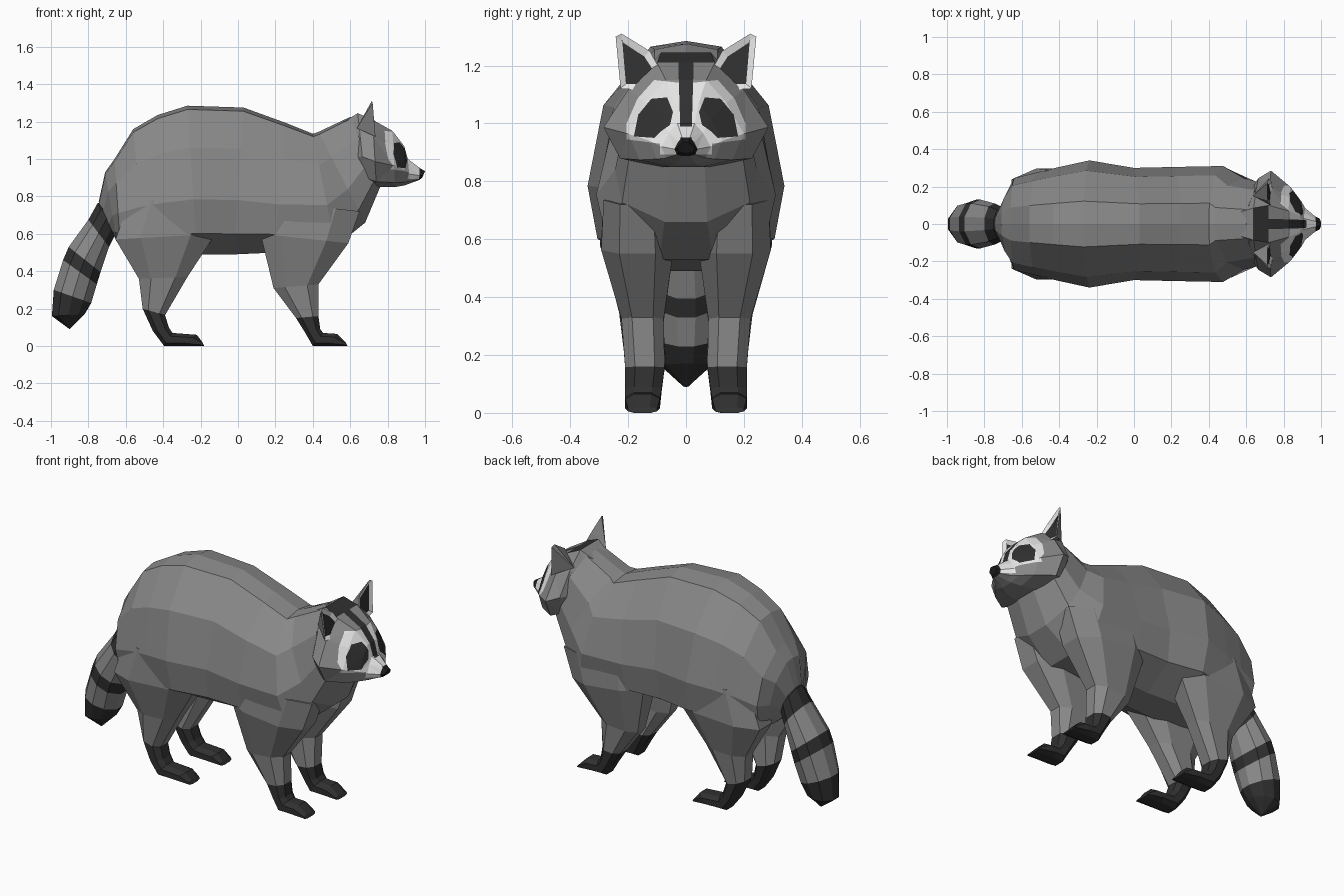
import bpy
import bmesh

cube = bpy.data.objects.get("Cube")
if cube:
    bpy.data.objects.remove(cube)


def material(name, r, g, b):
    mat = bpy.data.materials.new(name)
    mat.use_nodes = True
    mat.diffuse_color = (r, g, b, 1)
    mat.node_tree.nodes["Principled BSDF"].inputs["Base Color"].default_value = (r, g, b, 1)
    return mat


fur = material("grey fur", .25, .25, .25)
dark = material("dark fur", .03, .03, .03)
white = material("pale fur", .8, .8, .8)
black = material("black nose", .012, .012, .012)


def mirrored(half):
    return half + [(-u, v) for u, v in reversed(half)]


# Cross-sections: u runs across, v runs from the lower to the upper edge
TORSO = [(0, 1)] + mirrored([(.36, .975), (.84, .72), (1, .37), (.9, .14), (.3, 0)])
SKULL = mirrored([(.35, 1), (.7, .74), (1, .38), (.8, .08), (.3, 0)])
LIMB = mirrored([(.5, 1), (1, .75), (1, .25), (.5, 0)])
BRUSH = mirrored([(.3, 1), (.85, .8), (1, .5), (.8, .2), (.25, 0)])


def loft(rings, section, segment_mats=None):
    """Skin slanted rings given as (low x, low z, high x, high z, half width, centre y)."""
    bm = bmesh.new()
    loops = []
    for lx, lz, hx, hz, width, cy in rings:
        loops.append([bm.verts.new((lx + (hx - lx) * v, cy + u * width, lz + (hz - lz) * v))
                      for u, v in section])
    count = len(section)
    for s, (a, b) in enumerate(zip(loops, loops[1:])):
        for i in range(count):
            j = (i + 1) % count
            face = bm.faces.new((a[i], a[j], b[j], b[i]))
            if segment_mats:
                face.material_index = segment_mats[s]
    bm.faces.new(loops[0])
    bm.faces.new(loops[-1]).material_index = segment_mats[-1] if segment_mats else 0
    bmesh.ops.recalc_face_normals(bm, faces=bm.faces)
    return bm


def add_object(name, bm, mats):
    mesh = bpy.data.meshes.new(name)
    bm.to_mesh(mesh)
    bm.free()
    for mat in mats:
        mesh.materials.append(mat)
    obj = bpy.data.objects.new(name, mesh)
    bpy.context.collection.objects.link(obj)


def centred(rings):
    return [ring + (0,) for ring in rings]


# Body, from rump to throat
body = centred([
    (-.66, .585, -.745, .77, .09),
    (-.65, .56, -.71, .93, .17),
    (-.63, .54, -.66, 1, .245),
    (-.5, .5, -.56, 1.16, .275),
    (-.38, .49, -.43, 1.235, .305),
    (-.22, .49, -.27, 1.285, .34),
    (-.02, .49, .03, 1.275, .3),
    (.2, .5, .25, 1.195, .305),
    (.52, .53, .4, 1.135, .31),
    (.68, .66, .43, 1.145, .245),
    (.76, .85, .6, 1.225, .215),
])
add_object("body", loft(body, TORSO), [fur])

# Tail with dark bands
tail = centred([
    (-.64, .63, -.72, .77, .07),
    (-.66, .59, -.75, .765, .09),
    (-.69, .53, -.8, .675, .11),
    (-.735, .395, -.905, .53, .13),
    (-.755, .33, -.935, .46, .13),
    (-.785, .23, -.985, .3, .115),
    (-.82, .17, -.995, .16, .09),
    (-.89, .1, -.9, .09, .012),
])
add_object("tail", loft(tail, BRUSH, [1, 1, 0, 1, 0, 1, 1]), [fur, dark])

# Legs: rings run from the rear edge to the front edge, ending at the toes
hind = [
    (-.58, .78, -.1, .78, .105, .185),
    (-.655, .57, -.12, .6, .117, .18),
    (-.53, .36, -.27, .37, .075, .158),
    (-.51, .2, -.39, .165, .07, .14),
    (-.455, .08, -.37, .1, .063, .147),
    (-.395, 0, -.35, .07, .06, .15),
    (-.3, 0, -.22, .06, .06, .15),
    (-.18, 0, -.19, .02, .05, .15),
]
fore = [
    (.14, .78, .65, .72, .115, .17),
    (.12, .6, .59, .55, .125, .168),
    (.19, .31, .43, .33, .073, .15),
    (.31, .15, .43, .16, .068, .142),
    (.36, .07, .44, .09, .063, .147),
    (.4, 0, .455, .07, .06, .15),
    (.46, 0, .53, .065, .06, .15),
    (.585, 0, .575, .02, .05, .15),
]
SIDES = (("left", 1), ("right", -1))
for side, sign in SIDES:
    for part, rings in (("hind_leg", hind), ("front_leg", fore)):
        placed = [ring[:5] + (ring[5] * sign,) for ring in rings]
        add_object(f"{side}_{part}", loft(placed, LIMB, [0, 0, 0, 1, 1, 1, 1]), [fur, dark])

# Head, from neck to nose
head = centred([
    (.66, .9, .55, 1.19, .17),
    (.68, .87, .64, 1.245, .245),
    (.74, .85, .72, 1.21, .285),
    (.84, .85, .826, 1.15, .2),
    (.895, .86, .888, 1.07, .125),
    (.92, .87, .908, 1, .085),
    (.968, .887, .972, .952, .04),
    (.985, .9, 1, .935, .03),
])
bm = loft(head, SKULL, [0, 0, 0, 0, 0, 0, 3])
bmesh.ops.triangulate(bm, faces=bm.faces)


def front_faces():
    bm.normal_update()
    return [f for f in bm.faces
            if f.normal.x > .05 and .725 < f.calc_center_median().x < .968]


def inside(y, z, outline):
    hit = False
    for (y0, z0), (y1, z1) in zip(outline, outline[1:] + outline[:1]):
        if (z0 > z) != (z1 > z) and y < y0 + (z - z0) * (y1 - y0) / (z1 - z0):
            hit = not hit
    return hit


def flip(outline):
    return [(-y, z) for y, z in outline]


# Face markings, cut into the head along outlines seen from ahead
brow = [(.02, .95), (.02, 1.14), (.11, 1.15), (.168, 1.085), (.205, 1), (.205, .945), (.09, .93)]
patch = [(.18, .955), (.165, 1.03), (.12, 1.085), (.065, 1.09), (.045, 1.04), (.055, .995),
         (.09, .97), (.11, .95)]
muzzle = [(-.09, .893), (-.09, .96), (-.05, 1), (.05, 1), (.09, .96), (.09, .893)]
stripe = [(-.02, .99), (-.028, 1.25), (.028, 1.25), (.02, .99)]
markings = [(brow, 2), (flip(brow), 2), (muzzle, 2), (patch, 1), (flip(patch), 1), (stripe, 1)]
for outline, _ in markings:
    for (y0, z0), (y1, z1) in zip(outline, outline[1:] + outline[:1]):
        # Cut only the faces close to this edge
        lo_y, hi_y = min(y0, y1), max(y0, y1)
        lo_z, hi_z = min(z0, z1), max(z0, z1)
        faces = [f for f in front_faces()
                 if max(v.co.y for v in f.verts) >= lo_y and min(v.co.y for v in f.verts) <= hi_y
                 and max(v.co.z for v in f.verts) >= lo_z and min(v.co.z for v in f.verts) <= hi_z]
        geom = list({v for f in faces for v in f.verts}) + list({e for f in faces for e in f.edges}) + faces
        bmesh.ops.bisect_plane(bm, geom=geom, dist=1e-5,
                               plane_co=(0, y0, z0), plane_no=(0, z1 - z0, y0 - y1))
for face in front_faces():
    centre = face.calc_center_median()
    for outline, index in markings:
        if inside(centre.y, centre.z, outline):
            face.material_index = index

# Dark crown between the ears
for face in bm.faces:
    centre = face.calc_center_median()
    if .64 < centre.x < .725 and abs(centre.y) < .06 and face.normal.z > .5:
        face.material_index = 1
add_object("head", bm, [fur, dark, white, black])

# Ears: a pale rimmed front, a sunken dark inside and a pointed back
rim = [(.735, .092, 1.19), (.715, .125, 1.25), (.715, .222, 1.31),
       (.72, .243, 1.3), (.735, .226, 1.12), (.745, .15, 1.115)]
for side, sign in SIDES:
    bm = bmesh.new()
    verts = [bm.verts.new((x, y * sign, z)) for x, y, z in rim]
    back = bm.verts.new((.635, .15 * sign, 1.165))
    front = bm.faces.new(verts)
    for a, b in zip(verts, verts[1:] + verts[:1]):
        bm.faces.new((a, b, back))
    bmesh.ops.recalc_face_normals(bm, faces=bm.faces)
    front.material_index = 2
    ring = bmesh.ops.inset_individual(bm, faces=[front], thickness=.026, depth=-.01)
    for face in ring["faces"]:
        face.material_index = 2
    front.material_index = 1
    add_object(f"{side}_ear", bm, [fur, dark, white])
